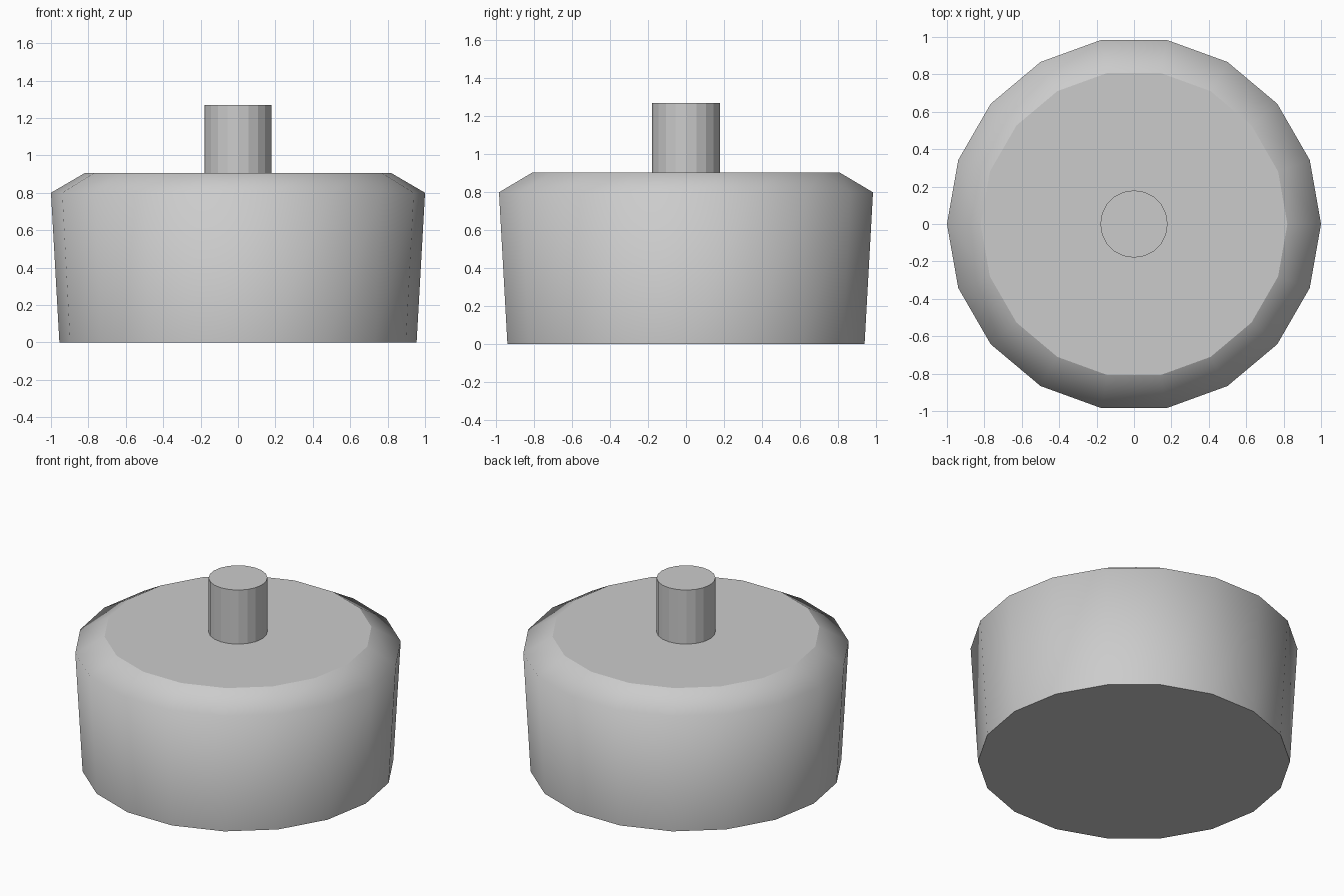
import bpy, bmesh
from math import cos, sin, tau

if "Cube" in bpy.data.objects:
    bpy.data.objects.remove(bpy.data.objects["Cube"])


def lathe(name, profile, sides, smooth):
    """Closed solid of revolution from (radius, z) rings, flat end caps."""
    bm = bmesh.new()
    rings = [[bm.verts.new((r * cos(tau * i / sides), r * sin(tau * i / sides), z))
              for i in range(sides)] for r, z in profile]
    for lower, upper in zip(rings, rings[1:]):
        for i in range(sides):
            j = (i + 1) % sides
            face = bm.faces.new((lower[i], lower[j], upper[j], upper[i]))
            face.smooth = smooth
    caps = [bm.faces.new(rings[0][::-1]), bm.faces.new(rings[-1])]
    # crisp borders around the flat caps
    for cap in caps:
        for edge in cap.edges:
            edge.smooth = False
    mesh = bpy.data.meshes.new(name)
    bm.to_mesh(mesh)
    bm.free()
    obj = bpy.data.objects.new(name, mesh)
    bpy.context.collection.objects.link(obj)
    return obj


# Flared body with a sloped shoulder
lathe("body", [(0.955, 0), (1.0, 0.8), (0.82, 0.905)], 18, True)

# Faceted stem standing on the flat top
lathe("stem", [(0.18, 0.9), (0.18, 1.27)], 20, False)
